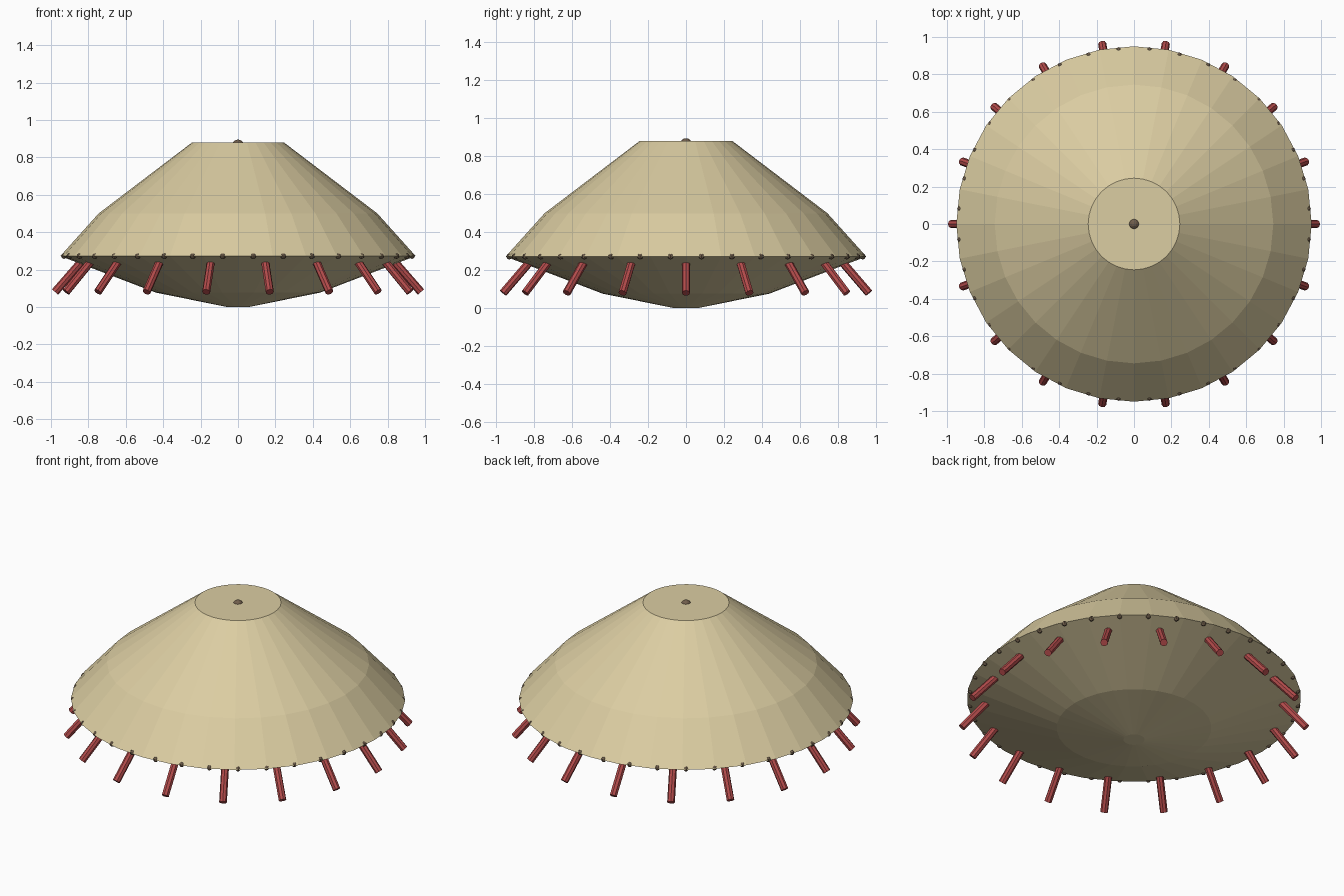
import bpy, bmesh
from math import cos, sin, radians, pi
from mathutils import Vector

if "Cube" in bpy.data.objects:
    bpy.data.objects.remove(bpy.data.objects["Cube"])


def material(name, color):
    m = bpy.data.materials.new(name)
    m.diffuse_color = (*color, 1)
    m.use_nodes = True
    m.node_tree.nodes["Principled BSDF"].inputs["Base Color"].default_value = m.diffuse_color
    return m


TAN = material("tan_shell", (0.71, 0.61, 0.36))
RED = material("red_rod", (0.45, 0.07, 0.07))
BROWN = material("brown_bead", (0.16, 0.11, 0.07))


def finish(bm, name, mat):
    mesh = bpy.data.meshes.new(name)
    bmesh.ops.recalc_face_normals(bm, faces=bm.faces)
    bm.to_mesh(mesh)
    bm.free()
    mesh.materials.append(mat)
    obj = bpy.data.objects.new(name, mesh)
    bpy.context.collection.objects.link(obj)
    return obj


def lathe(name, profile, sides, mat):
    bm = bmesh.new()
    rings = [[bm.verts.new((r * cos(2 * pi * i / sides), r * sin(2 * pi * i / sides), z))
              for i in range(sides)] for r, z in profile]
    for a, b in zip(rings, rings[1:]):
        for i in range(sides):
            j = (i + 1) % sides
            bm.faces.new((a[i], a[j], b[j], b[i]))
    bm.faces.new(rings[0])
    bm.faces.new(rings[-1])
    return finish(bm, name, mat)


def rod(name, start, end, radius, mat):
    bm = bmesh.new()
    axis = end - start
    bmesh.ops.create_cone(bm, cap_ends=True, segments=8, radius1=radius,
                          radius2=radius, depth=axis.length)
    obj = finish(bm, name, mat)
    obj.location = (start + end) / 2
    obj.rotation_euler = axis.to_track_quat('Z', 'Y').to_euler()


def bead(name, pos, radius, mat, u=8, v=6):
    bm = bmesh.new()
    bmesh.ops.create_uvsphere(bm, u_segments=u, v_segments=v, radius=radius)
    finish(bm, name, mat).location = pos


# Faceted saucer body: shallow dish below, stepped cone above
lathe("saucer_body", [(0.06, 0.0), (0.44, 0.077), (0.95, 0.272),
                      (0.745, 0.5), (0.245, 0.88)], 32, TAN)

# Splayed rods under the rim
for k in range(18):
    a = radians(20 * k)
    d = Vector((cos(a), sin(a), 0))
    rod(f"rod_{k:02d}", d * 0.83 + Vector((0, 0, 0.25)),
        d * 0.978 + Vector((0, 0, 0.08)), 0.022, RED)

# Tiny beads peeking through the rim
for k in range(36):
    a = radians(10 * k + 5)
    bead(f"rim_bead_{k:02d}", (0.934 * cos(a), 0.934 * sin(a), 0.272), 0.015, BROWN)

# Knob on the flat top
bead("top_knob", (0, 0, 0.864), 0.031, BROWN, 12, 8)
